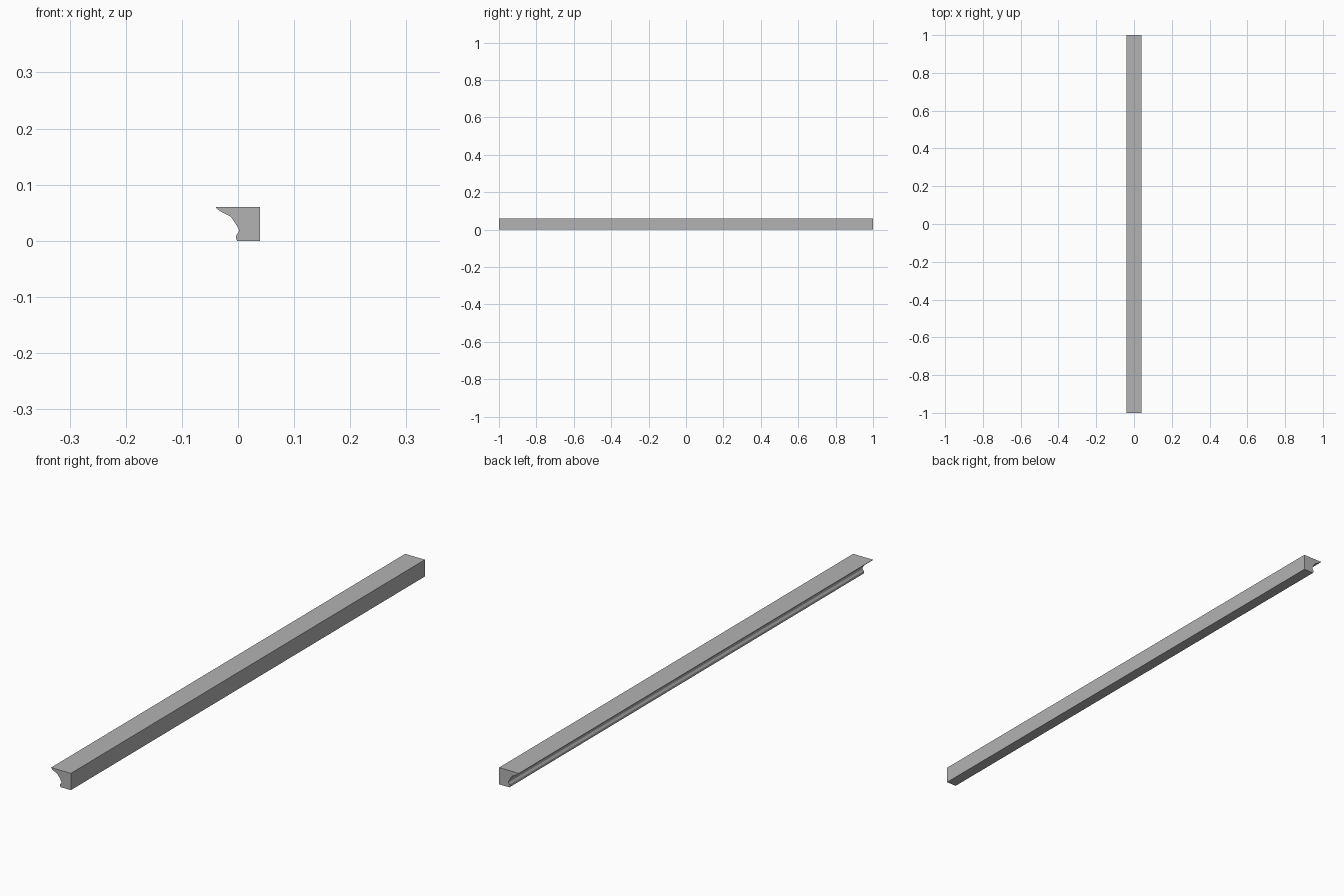
import bpy, bmesh

if "Cube" in bpy.data.objects:
    bpy.data.objects.remove(bpy.data.objects["Cube"])

# Moulding cross-section (x, z): flat top, back and base, with a curved face on the left
profile = [
    (0.039, 0.0), (0.039, 0.060), (-0.039, 0.060), (-0.039, 0.0585),
    (-0.032, 0.053), (-0.022, 0.0475), (-0.013, 0.043), (-0.0095, 0.038),
    (-0.005, 0.0315), (-0.001, 0.025), (0.0015, 0.020), (0.0015, 0.0165),
    (-0.0005, 0.0135), (-0.003, 0.010), (-0.0035, 0.006),
    (-0.003, 0.003), (-0.0015, 0.0),
]

# Extrude the section along y
bm = bmesh.new()
face = bm.faces.new([bm.verts.new((x, -1, z)) for x, z in profile])
ext = bmesh.ops.extrude_face_region(bm, geom=[face], use_keep_orig=True)
bmesh.ops.translate(bm, vec=(0, 2, 0),
                    verts=[v for v in ext["geom"] if isinstance(v, bmesh.types.BMVert)])
bmesh.ops.recalc_face_normals(bm, faces=bm.faces)

mesh = bpy.data.meshes.new("moulding_strip")
bm.to_mesh(mesh)
bm.free()
strip = bpy.data.objects.new("moulding_strip", mesh)
bpy.context.collection.objects.link(strip)

# Darker grey finish
grey = bpy.data.materials.new("dark_grey")
grey.diffuse_color = (0.45, 0.45, 0.45, 1)
grey.use_nodes = True
grey.node_tree.nodes["Principled BSDF"].inputs["Base Color"].default_value = grey.diffuse_color
mesh.materials.append(grey)
